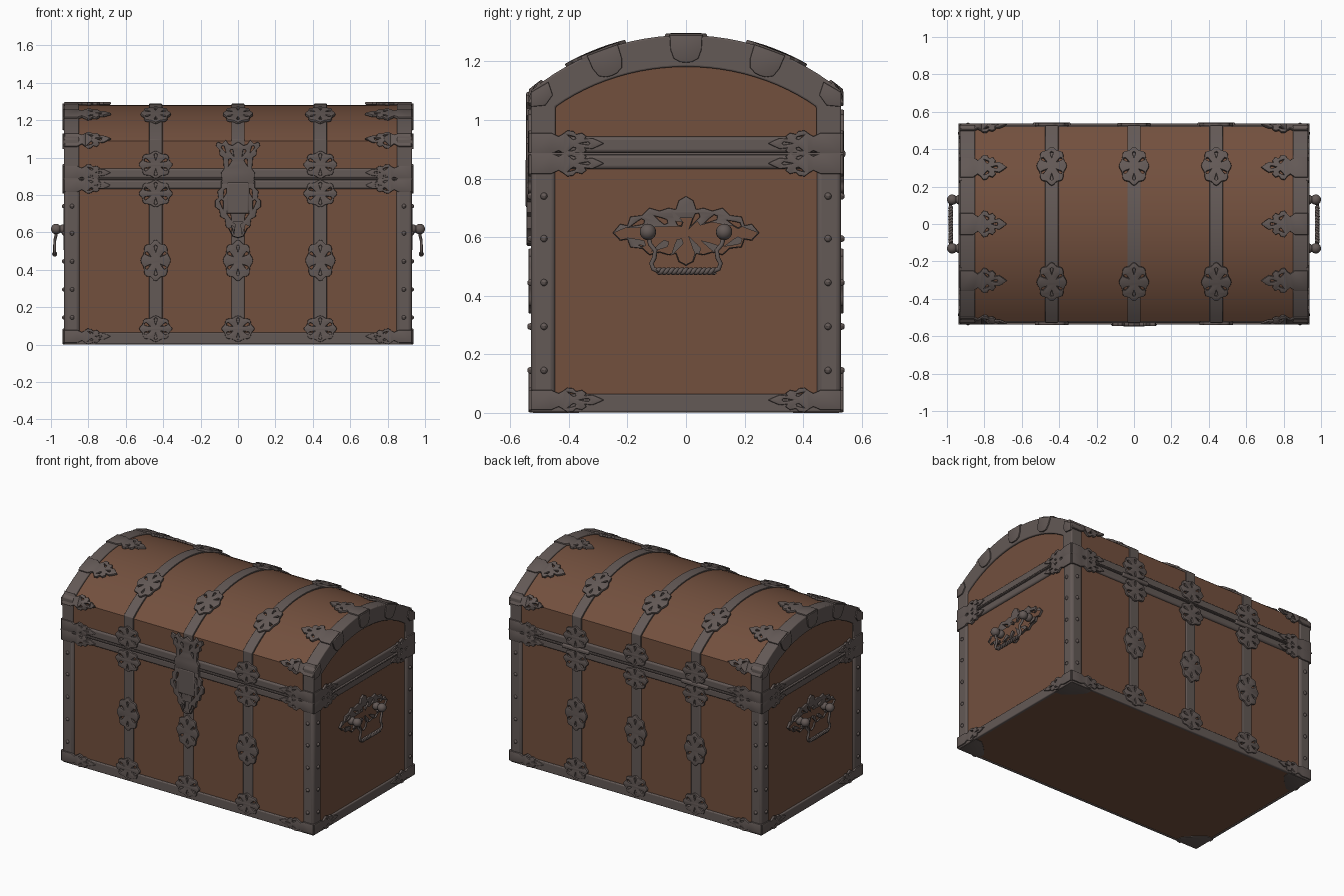
import bpy, bmesh
from math import sin, cos, pi, asin, atan2, hypot
from mathutils import Vector, Matrix

if "Cube" in bpy.data.objects:
    bpy.data.objects.remove(bpy.data.objects["Cube"])

X, Y = 0.93, 0.53             # outer half sizes of the ironwork
R, CZ = 0.834, 0.456          # lid arc radius and centre height
EDGE = asin(Y / R)            # arc angle where the lid turns vertical
STRAPS = (-0.44, 0, 0.44)
made = []


def material(name, rgb):
    m = bpy.data.materials.new(name)
    m.use_nodes = True
    m.diffuse_color = (*rgb, 1)
    bsdf = m.node_tree.nodes["Principled BSDF"]
    bsdf.inputs["Base Color"].default_value = (*rgb, 1)
    bsdf.inputs["Roughness"].default_value = 0.7
    return m


WOOD = material("brown wood", (0.17, 0.08, 0.048))
IRON = material("dark iron", (0.125, 0.1, 0.093))


def finish(name, bm, mat, bevel=0):
    bmesh.ops.recalc_face_normals(bm, faces=bm.faces)
    me = bpy.data.meshes.new(name)
    bm.to_mesh(me)
    bm.free()
    me.materials.append(mat)
    ob = bpy.data.objects.new(name, me)
    bpy.context.collection.objects.link(ob)
    if bevel:
        mod = ob.modifiers.new("Bevel", 'BEVEL')
        mod.width, mod.segments, mod.limit_method = bevel, 3, 'ANGLE'
        mod.angle_limit = 0.6
    made.append(ob)
    return ob


def box(name, lo, hi, mat, bevel=0):
    lo, hi = Vector(lo), Vector(hi)
    bm = bmesh.new()
    bmesh.ops.create_cube(bm, size=1, matrix=Matrix.Translation((lo + hi) / 2)
                          @ Matrix.Diagonal((*(hi - lo), 1)))
    return finish(name, bm, mat, bevel)


def prism(name, pts, x0, x1, mat, bevel=0):
    bm = bmesh.new()
    face = bm.faces.new([bm.verts.new((x0, y, z)) for y, z in pts])
    ext = bmesh.ops.extrude_face_region(bm, geom=[face])["geom"]
    bmesh.ops.translate(bm, vec=(x1 - x0, 0, 0),
                        verts=[v for v in ext if isinstance(v, bmesh.types.BMVert)])
    return finish(name, bm, mat, bevel)


def lid_arc(off, n=24):
    angles = [EDGE * (2 * i / n - 1) for i in range(n + 1)]
    k = 1 - off / Y
    return [(R * sin(a) * k, CZ + R * cos(a) - off) for a in angles]


def lid_profile(off):
    return [(off - Y, 0.9)] + lid_arc(off) + [(Y - off, 0.9)]


def plate(name, loops, place, thick=0.016, bevel=0.004):
    """Pierced flat plate from outline and hole loops, laid on a surface by place(u, v, w)."""
    cu = bpy.data.curves.new(name, 'CURVE')
    cu.dimensions, cu.fill_mode = '2D', 'BOTH'
    cu.extrude, cu.bevel_depth, cu.offset = thick / 2 - bevel, bevel, -bevel
    cu.bevel_resolution = 1
    for loop in loops:
        sp = cu.splines.new('POLY')
        sp.points.add(len(loop) - 1)
        for p, (u, v) in zip(sp.points, loop):
            p.co = (u, v, 0, 1)
        sp.use_cyclic_u = True
    tmp = bpy.data.objects.new(name, cu)
    bpy.context.collection.objects.link(tmp)
    me = bpy.data.meshes.new_from_object(tmp.evaluated_get(bpy.context.evaluated_depsgraph_get()))
    bpy.data.objects.remove(tmp)
    bm = bmesh.new()
    bm.from_mesh(me)
    bpy.data.meshes.remove(me)
    bmesh.ops.remove_doubles(bm, verts=bm.verts, dist=0.00005)
    for v in bm.verts:
        v.co = place(*v.co)
    return finish(name, bm, IRON)


# Surface placements
def on_y(x0, z0, s, off=0.0):
    return lambda u, v, w: (x0 + u, s * (Y + off + w), z0 + v)


def on_x(y0, z0, s, off=0.0):
    return lambda u, v, w: (s * (X + off + w), y0 + u, z0 + v)


def lid_point(x, arc, w):
    a = arc / R
    if abs(a) > EDGE:
        s = 1 if a > 0 else -1
        return (x, s * (Y + w), CZ + R * cos(EDGE) - (abs(arc) - EDGE * R))
    return (x, (R + w) * sin(a), CZ + (R + w) * cos(a))


# Plate outlines
def ring(a, b, lobes=0, depth=0.0, n=48, cx=0.0, cy=0.0):
    out = []
    for i in range(n):
        t = 2 * pi * i / n
        k = 1 + depth * cos(lobes * t)
        out.append((cx + a * k * cos(t), cy + b * k * sin(t)))
    return out


def petal(cx, cy, ang, length, width):
    c, s = cos(ang), sin(ang)
    shape = [(-0.5, 0), (0, 0.35), (0.35, 0.5), (0.5, 0), (0.35, -0.5), (0, -0.35)]
    return [(cx + p * length * c - q * width * s, cy + p * length * s + q * width * c)
            for p, q in shape]


def boss(a, b, count=6):
    holes = []
    for i in range(count):
        t = 2 * pi * (i + 0.5) / count
        holes.append(petal(0.58 * a * cos(t), 0.58 * b * sin(t), atan2(b * sin(t), a * cos(t)),
                           0.036, 0.016))
    return [ring(a * 0.94, b * 0.94, 8, 0.07)] + holes


def mirrored(half):
    return half + [(-u, v) for u, v in reversed(half) if u > 0.0001]


def fleur(k=1.0):
    half = [(0.05, 0), (0.05, 0.07), (0.034, 0.095), (0.046, 0.11), (0.062, 0.125),
            (0.058, 0.145), (0.044, 0.155), (0.05, 0.175), (0.034, 0.19), (0.022, 0.185),
            (0.026, 0.21), (0.014, 0.23), (0, 0.25)]
    holes = [petal(s * 0.03, 0.14, pi / 2 + s * 0.6, 0.03, 0.013) for s in (-1, 1)]
    holes += [petal(0, 0.185, pi / 2, 0.034, 0.013)]
    return [[(u * k, v) for u, v in loop] for loop in [mirrored(half)] + holes]


# Wooden body and lid
box("body_wood", (-0.918, -0.518, 0.004), (0.918, 0.518, 0.87), WOOD)
prism("lid_wood", lid_profile(0.01), -0.918, 0.918, WOOD)

# Base frame, rims and seam
for s in (-1, 1):
    box("base_rail_long", (-X, s * Y, 0.002), (X, s * (Y - 0.02), 0.065), IRON, 0.006)
    box("base_rail_short", (s * X, -Y, 0.002), (s * (X - 0.02), Y, 0.065), IRON, 0.006)
box("body_rim", (-X, -Y, 0.832), (X, Y, 0.882), IRON, 0.012)
box("lid_rim", (-X, -Y, 0.888), (X, Y, 0.943), IRON, 0.012)
box("rim_bead", (-X - 0.008, -Y - 0.008, 0.88), (X + 0.008, Y + 0.008, 0.89), IRON, 0.004)

# Corner posts, end arches, studs
inner = [(y * 0.84, 1.045 + (z - 1.1) * 0.72) for y, z in lid_arc(0)]
arch = [(-Y, 0.9)] + lid_arc(0) + [(Y, 0.9), (0.445, 0.9)] + inner[::-1] + [(-0.445, 0.9)]
studs = bmesh.new()
for sx in (-1, 1):
    prism("lid_end_arch", arch, sx * 0.85, sx * X, IRON, 0.006)
    for sy in (-1, 1):
        box("corner_post", (sx * 0.845, sy * 0.445, 0.03), (sx * X, sy * Y, 0.84), IRON, 0.018)
        for z in (0.145, 0.295, 0.445, 0.595, 0.74):
            for p in ((sx * 0.887, sy * Y, z), (sx * X, sy * 0.485, z)):
                bmesh.ops.create_uvsphere(studs, u_segments=10, v_segments=6, radius=0.012,
                                          matrix=Matrix.Translation(p))
finish("post_studs", studs, IRON)

# Straps round the body and over the lid, with pierced bosses
for x in STRAPS:
    box("body_strap", (x - 0.035, -0.527, 0.02), (x + 0.035, 0.527, 0.85), IRON, 0.005)
    prism("lid_strap", lid_profile(0.002), x - 0.035, x + 0.035, IRON, 0.003)
    for s in (-1, 1):
        plate("middle_boss", boss(0.08, 0.11), on_y(x, 0.45, s))
        plate("foot_boss", boss(0.088, 0.07), on_y(x, 0.085, s))
        plate("lid_boss", boss(0.08, 0.11),
              lambda u, v, w: lid_point(x + u, s * R * asin(0.31 / R) + v, w + 0.002))
        if x or s > 0:
            plate("upper_rim_boss", boss(0.09, 0.073), on_y(x, 0.962, s, 0.002))
            plate("lower_rim_boss", boss(0.09, 0.073), on_y(x, 0.808, s, 0.002))
    if x:
        box("hinge_barrel", (x - 0.1, Y - 0.01, 0.872), (x + 0.1, Y + 0.014, 0.898), IRON, 0.008)

# Fleur plates at the corners and lid ends
for sx in (-1, 1):
    for sy in (-1, 1):
        for z, k in ((0.92, 0.72), (0.852, 0.72), (0.044, 0.68)):
            plate("corner_fleur_long", fleur(k),
                  lambda u, v, w: (sx * (X - v), sy * (Y + w), z + u))
            plate("corner_fleur_short", fleur(k),
                  lambda u, v, w: (sx * (X + w), sy * (Y - v), z + u))
        quarter = [(0, 0), (0.16, 0), (0.155, 0.05), (0.12, 0.09), (0.09, 0.12), (0.05, 0.155), (0, 0.16)]
        plate("underside_corner", [quarter],
              lambda u, v, w: (sx * (X - 0.005 - u), sy * (Y - 0.005 - v), 0.004 + w), 0.008, 0.001)
    for arc in (-EDGE * R, -0.31, 0, 0.31, EDGE * R):
        k = 0.85 if abs(arc) > 0.5 else 1.15
        plate("lid_fleur", fleur(k), lambda u, v, w: lid_point(sx * (X - v), arc + u, w))
    # Tabs folded down over the arch ends
    tab = mirrored([(0.056, 0), (0.053, -0.05), (0.042, -0.08), (0.02, -0.092), (0, -0.094)])
    for a in (-0.35, 0, 0.35):
        plate("arch_tab", [tab], lambda u, v, w: (
            sx * (X + w), (R + v) * sin(a) + u * cos(a), CZ + (R + v) * cos(a) - u * sin(a)))
    for sy in (-1, 1):
        plate("arch_corner_tab", [[(0, 0), (0.06, 0.035), (0.075, -0.01), (0.05, -0.045), (0, -0.05)]],
              lambda u, v, w: (sx * (X + w), sy * (Y - u), 1.095 + v))

# Front lock: shield and hasp
shield = mirrored([(0, -0.15), (0.03, -0.14), (0.05, -0.1), (0.065, -0.09), (0.07, -0.05),
                   (0.095, -0.035), (0.1, 0), (0.122, 0.015), (0.122, 0.05), (0.105, 0.065),
                   (0.11, 0.1), (0.09, 0.12), (0.09, 0.155), (0, 0.155)])
shield_holes = [petal(s * u, v, pi / 2 - s * t, 0.05, 0.018) for s in (-1, 1)
                for u, v, t in ((0.025, -0.095, 0.1), (0.045, -0.03, 0.4), (0.085, 0.03, 0.2), (0.07, 0.09, -0.3))]
plate("lock_shield", [shield] + shield_holes, on_y(0, 0.72, -1, 0.004), 0.02)
hasp = mirrored([(0, -0.12), (0.085, -0.12), (0.09, -0.06), (0.075, -0.04), (0.08, 0.02),
                 (0.1, 0.035), (0.098, 0.06), (0.118, 0.08), (0.112, 0.105), (0.085, 0.095),
                 (0.065, 0.115), (0.05, 0.092), (0.03, 0.085), (0, 0.105)])
hasp_holes = [petal(s * u, v, pi / 2 - s * t, 0.04, 0.016) for s in (-1, 1)
              for u, v, t in ((0.03, 0.045, 0.4), (0.075, 0.065, 0.5), (0.045, -0.005, -0.3))]
plate("lock_hasp", [hasp] + hasp_holes, on_y(0, 0.98, -1, 0.006), 0.02)
box("lock_case", (-0.062, -Y - 0.018, 0.7), (0.062, -Y + 0.01, 0.87), IRON, 0.01)


# Side handles
def tube(name, pts, radius):
    cu = bpy.data.curves.new(name, 'CURVE')
    cu.dimensions, cu.bevel_depth, cu.bevel_resolution = '3D', radius, 2
    cu.use_fill_caps = True
    sp = cu.splines.new('POLY')
    sp.points.add(len(pts) - 1)
    for p, co in zip(sp.points, pts):
        p.co = (*co, 1)
    cu.materials.append(IRON)
    ob = bpy.data.objects.new(name, cu)
    bpy.context.collection.objects.link(ob)


quad = [(0.25, 0), (0.225, 0.03), (0.2, 0.025), (0.19, 0.055), (0.15, 0.06), (0.125, 0.085),
        (0.09, 0.075), (0.06, 0.085), (0.035, 0.08), (0.025, 0.11), (0, 0.125)]
back = quad + [(-u, v) for u, v in quad[-2::-1]]
back += [(u, -v * 0.9) for u, v in back[-2:0:-1]]
back_holes = [petal(sy * u, sz * v, sy * sz * t, 0.05, 0.018) for sy in (-1, 1) for sz in (-1, 1)
              for u, v, t in ((0.165, 0.032, -0.4), (0.085, 0.045, 0.5), (0.03, 0.045, 1.0))]
for s in (-1, 1):
    plate("handle_backplate", [back] + back_holes, on_x(0, 0.615, s, -0.008), 0.02)
    knobs = bmesh.new()
    for sy in (-1, 1):
        at = Matrix.Translation((s * 0.935, sy * 0.13, 0.618))
        bmesh.ops.create_cone(knobs, cap_ends=True, segments=16, radius1=0.015, radius2=0.015,
                              depth=0.07, matrix=at @ Matrix.Rotation(pi / 2, 4, 'Y'))
        for x, r in ((0.972, 0.028), (0.932, 0.026), (0.993, 0.007)):
            bmesh.ops.create_uvsphere(knobs, u_segments=16, v_segments=10, radius=r,
                                      matrix=Matrix.Translation((s * x, sy * 0.13, 0.618)))
        tube("bail_arm", [(s * x, sy * y, z) for x, y, z in (
            (0.97, 0.13, 0.605), (0.975, 0.122, 0.575), (0.98, 0.105, 0.555), (0.98, 0.108, 0.53),
            (0.98, 0.118, 0.51), (0.98, 0.112, 0.492), (0.98, 0.092, 0.484))], 0.008)
    finish("handle_knobs", knobs, IRON)
    for phase in (0, pi):
        tube("bail_twist", [(s * (0.98 + 0.006 * cos(i * 0.5 + phase)), -0.098 + 0.00245 * i,
                             0.484 + 0.006 * sin(i * 0.5 + phase)) for i in range(81)], 0.0075)

# Smooth shading with sharp edges kept
bpy.ops.object.select_all(action='DESELECT')
for ob in made:
    ob.select_set(True)
bpy.context.view_layer.objects.active = made[0]
bpy.ops.object.shade_smooth_by_angle(angle=0.6)
